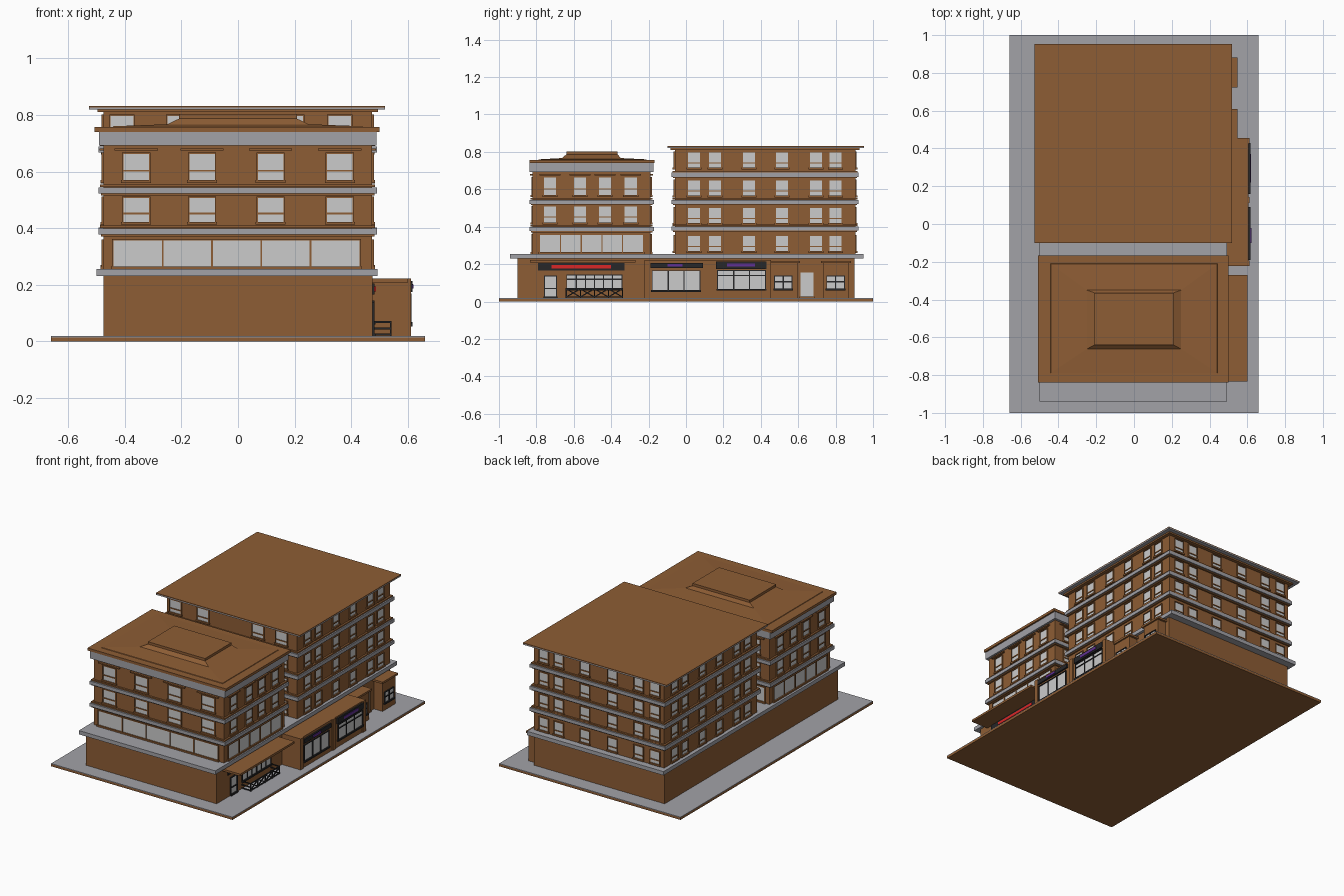
import bpy, bmesh, math
from mathutils import Vector, Matrix

if "Cube" in bpy.data.objects:
    bpy.data.objects.remove(bpy.data.objects["Cube"])


def mat(name, rgb):
    m = bpy.data.materials.new(name)
    m.diffuse_color = (*rgb, 1)
    m.use_nodes = True
    m.node_tree.nodes["Principled BSDF"].inputs["Base Color"].default_value = m.diffuse_color
    return m


BROWN = mat("brown_render", (0.27, 0.11, 0.035))
GREY = mat("grey_trim", (0.36, 0.36, 0.39))
GLASS = mat("pale_glass", (0.6, 0.6, 0.6))
DARK = mat("dark_metal", (0.02, 0.02, 0.022))
RED = mat("red_sign", (0.7, 0.02, 0.02))
PURPLE = mat("purple_sign", (0.12, 0.03, 0.3))


def add_box(bm, b):
    x0, x1, y0, y1, z0, z1 = b
    m = Matrix.Translation(((x0 + x1) / 2, (y0 + y1) / 2, (z0 + z1) / 2))
    m = m @ Matrix.Diagonal((abs(x1 - x0), abs(y1 - y0), abs(z1 - z0), 1))
    bmesh.ops.create_cube(bm, size=1, matrix=m)


def finish(bm, name, material):
    me = bpy.data.meshes.new(name)
    bm.to_mesh(me)
    bm.free()
    me.materials.append(material)
    ob = bpy.data.objects.new(name, me)
    bpy.context.collection.objects.link(ob)
    return ob


def boxes(name, material, items):
    bm = bmesh.new()
    for b in items:
        add_box(bm, b)
    return finish(bm, name, material)


def bars(name, material, segs, r=0.003):
    bm = bmesh.new()
    for a, b in segs:
        a, b = Vector(a), Vector(b)
        d = b - a
        m = Matrix.Translation((a + b) / 2) @ d.to_track_quat('Z', 'Y').to_matrix().to_4x4()
        bmesh.ops.create_cube(bm, size=1, matrix=m @ Matrix.Diagonal((2 * r, 2 * r, d.length, 1)))
    return finish(bm, name, material)


def on_wall(side, plane, u0, u1, z0, z1, d0, d1):
    """Box on a wall: u runs along the wall, d is the offset outwards."""
    s = 1 if side in ("right", "back") else -1
    p, q = plane + s * d0, plane + s * d1
    if side in ("right", "left"):
        return (p, q, u0, u1, z0, z1)
    return (u0, u1, p, q, z0, z1)


def glazing(name, side, plane, openings, frame_mat=BROWN, panes=1, rail=0.35, t=0.005):
    """Panes with frames; each opening is (u centre, z bottom, width, height)."""
    glass, frame = [], []
    for u, z, w, h in openings:
        a, b, c = u - w / 2, u + w / 2, z + h
        put = lambda *r, d=0.007: frame.append(on_wall(side, plane, *r, -0.002, d))
        glass.append(on_wall(side, plane, a, b, z, c, -0.002, 0.002))
        put(a - t, a, z - t, c + t)
        put(b, b + t, z - t, c + t)
        put(a, b, c, c + t)
        put(a - 0.008, b + 0.008, z - 2 * t, z, d=0.011)
        for i in range(1, panes):
            m = a + w * i / panes
            put(m - 0.003, m + 0.003, z, c)
        if rail:
            put(a, b, z + h * rail - 0.003, z + h * rail + 0.003)
    boxes(name + "_glass", GLASS, glass)
    boxes(name + "_frames", frame_mat, frame)


def grow(r, e):
    return (r[0] - e, r[1] + e, r[2] - e, r[3] + e)


# pavement slab and podium
boxes("base_slab", BROWN, [(-0.66, 0.66, -1, 1, 0, 0.014)])
boxes("pavement", GREY, [(-0.66, 0.66, -1, 1, 0.014, 0.018)])
boxes("podium", BROWN, [(-0.475, 0.475, -0.9, 0.9, 0.018, 0.232)])
boxes("podium_cornice", GREY, [(-0.5, 0.493, -0.94, 0.948, 0.23, 0.255)])

# two towers with floor bands
FRONT = (-0.475, 0.473, -0.82, -0.19)
REAR = (-0.475, 0.473, -0.06, 0.905)
boxes("front_tower", BROWN, [(*FRONT, 0.255, 0.74)])
boxes("rear_tower", BROWN, [(*REAR, 0.255, 0.82)])
for name, r, levels in (("front", FRONT, (0.377, 0.522)), ("rear", REAR, (0.38, 0.522, 0.667))):
    boxes(name + "_bands", GREY, [(*grow(r, 0.018), z, z + 0.022) for z in levels])
    boxes(name + "_band_ledges", BROWN,
          [(*grow(r, 0.01), z - 0.007, z) for z in levels] +
          [(*grow(r, 0.012), z + 0.024, z + 0.032) for z in levels])

# front tower cornice and roof
boxes("front_cornice", GREY, [(*grow(FRONT, 0.016), 0.692, 0.74)])
boxes("front_roof", BROWN, [(-0.508, 0.5, -0.838, -0.168, 0.74, 0.757)])
bm = bmesh.new()
rings = []
for x, y0, y1, z in ((0.442, -0.79, -0.21, 0.757), (0.44, -0.788, -0.212, 0.760),
                     (0.25, -0.662, -0.35, 0.767), (0.208, -0.64, -0.365, 0.787),
                     (0.208, -0.64, -0.365, 0.803)):
    rings.append([bm.verts.new(p) for p in ((-x, y0, z), (x, y0, z), (x, y1, z), (-x, y1, z))])
for a, b in zip(rings, rings[1:]):
    for i in range(4):
        bm.faces.new((a[i], a[(i + 1) % 4], b[(i + 1) % 4], b[i]))
bm.faces.new(rings[-1])
finish(bm, "front_roof_rise", BROWN)

# rear tower roof
boxes("rear_eaves", BROWN, [(*grow(REAR, 0.022), 0.81, 0.82)])
boxes("rear_roof_edge", GREY, [(-0.527, 0.52, -0.1, 0.953, 0.82, 0.827)])
boxes("rear_roof", BROWN, [(-0.527, 0.52, -0.1, 0.953, 0.827, 0.832)])

# front tower windows on all sides, lintels over the top row
lintels = []
for side, plane in (("front", -0.82), ("back", -0.19), ("right", 0.473), ("left", -0.475)):
    wide = side in ("front", "back")
    us = (-0.36, -0.127, 0.115, 0.36) if wide else (-0.727, -0.567, -0.433, -0.295)
    w = 0.09 if wide else 0.065
    glazing("front_tower_" + side, side, plane,
            [(u, z, w, h) for u in us for z, h in ((0.422, 0.085), (0.57, 0.092))])
    strip = (-0.005, 0.265, 0.87, 0.092) if wide else (-0.505, 0.265, 0.55, 0.09)
    glazing("front_tower_strip_" + side, side, plane, [strip], panes=5, rail=0)
    lintels += [on_wall(side, plane, u - 0.85 * w, u + 0.85 * w, 0.674, 0.682, 0, 0.014) for u in us]
boxes("front_tower_lintels", BROWN, lintels)

# rear tower windows on all sides
SIDE_US = (0.043, 0.155, 0.337, 0.513, 0.695, 0.80)
for side, plane, us in (("right", 0.473, SIDE_US), ("left", -0.475, SIDE_US),
                        ("back", 0.905, (-0.41, -0.29, -0.1, 0.1, 0.29, 0.40)),
                        ("front", -0.06, (-0.41, -0.21, 0.19, 0.36))):
    w = 0.08 if side == "front" else 0.063
    glazing("rear_tower_" + side, side, plane,
            [(u, z, w, 0.08) for u in us for z in (0.27, 0.42, 0.567, 0.717)], rail=0.3)

# corner restaurant: canopy, sign, door, windows and crossed railing
boxes("canopy", BROWN, [(0.475, 0.60, -0.835, -0.27, 0.208, 0.222)])
boxes("restaurant_sign", DARK, [(0.475, 0.483, -0.79, -0.33, 0.165, 0.205)])
boxes("restaurant_sign_stripe", RED, [(0.483, 0.488, -0.72, -0.40, 0.176, 0.194)])
glazing("restaurant_door", "right", 0.475, [(-0.725, 0.028, 0.06, 0.105)], DARK, rail=0.4)
glazing("restaurant_windows", "right", 0.475, [(-0.49, 0.07, 0.29, 0.07)], DARK, panes=6, rail=0.7)
X, Y0, Y1, N = 0.54, -0.64, -0.34, 4
segs = []
for z in (0.024, 0.045, 0.068):
    segs += [((0.475, y, z), (X, y, z)) for y in (Y0, Y1)]
    if z != 0.045:
        segs.append(((X, Y0, z), (X, Y1, z)))
for i in range(N + 1):
    y, s = Y0 + (Y1 - Y0) * i / N, (Y1 - Y0) / N
    segs.append(((X, y, 0.018), (X, y, 0.07)))
    if i < N:
        segs += [((X, y, 0.024), (X, y + s, 0.068)), ((X, y, 0.068), (X, y + s, 0.024))]
bars("railing", DARK, segs)

# projecting shop pair with signs and display windows
boxes("shop_block", BROWN, [(0.475, 0.606, -0.222, 0.455, 0.018, 0.222)])
boxes("shop_pier", BROWN, [(0.606, 0.612, y, y + 0.03, 0.018, 0.222) for y in (-0.222, 0.112, 0.425)])
boxes("shop_signs", DARK, [(0.606, 0.616, -0.19, 0.09, 0.18, 0.207),
                           (0.606, 0.616, 0.16, 0.43, 0.175, 0.213)])
boxes("shop_sign_panels", PURPLE, [(0.616, 0.621, -0.1, -0.02, 0.186, 0.201),
                                   (0.616, 0.619, 0.22, 0.37, 0.186, 0.203)])
glazing("shop_window_left", "right", 0.606, [(-0.053, 0.062, 0.25, 0.1)], DARK, panes=3, rail=0)
glazing("shop_window_right", "right", 0.606, [(0.297, 0.068, 0.25, 0.095)], DARK, panes=3, rail=0.75)

# two small kiosks with a door between them
boxes("kiosks", BROWN, [(0.475, 0.537, 0.455, 0.595, 0.018, 0.205),
                        (0.475, 0.537, 0.735, 0.868, 0.018, 0.205)])
boxes("kiosk_caps", BROWN, [(0.475, 0.547, 0.455, 0.61, 0.205, 0.218),
                            (0.475, 0.547, 0.722, 0.882, 0.205, 0.218)])
glazing("kiosk_windows", "right", 0.537, [(0.52, 0.07, 0.09, 0.065), (0.80, 0.07, 0.09, 0.065)],
        DARK, panes=2, rail=0.55)
glazing("side_door", "right", 0.475, [(0.648, 0.028, 0.07, 0.127)], BROWN, rail=0)
